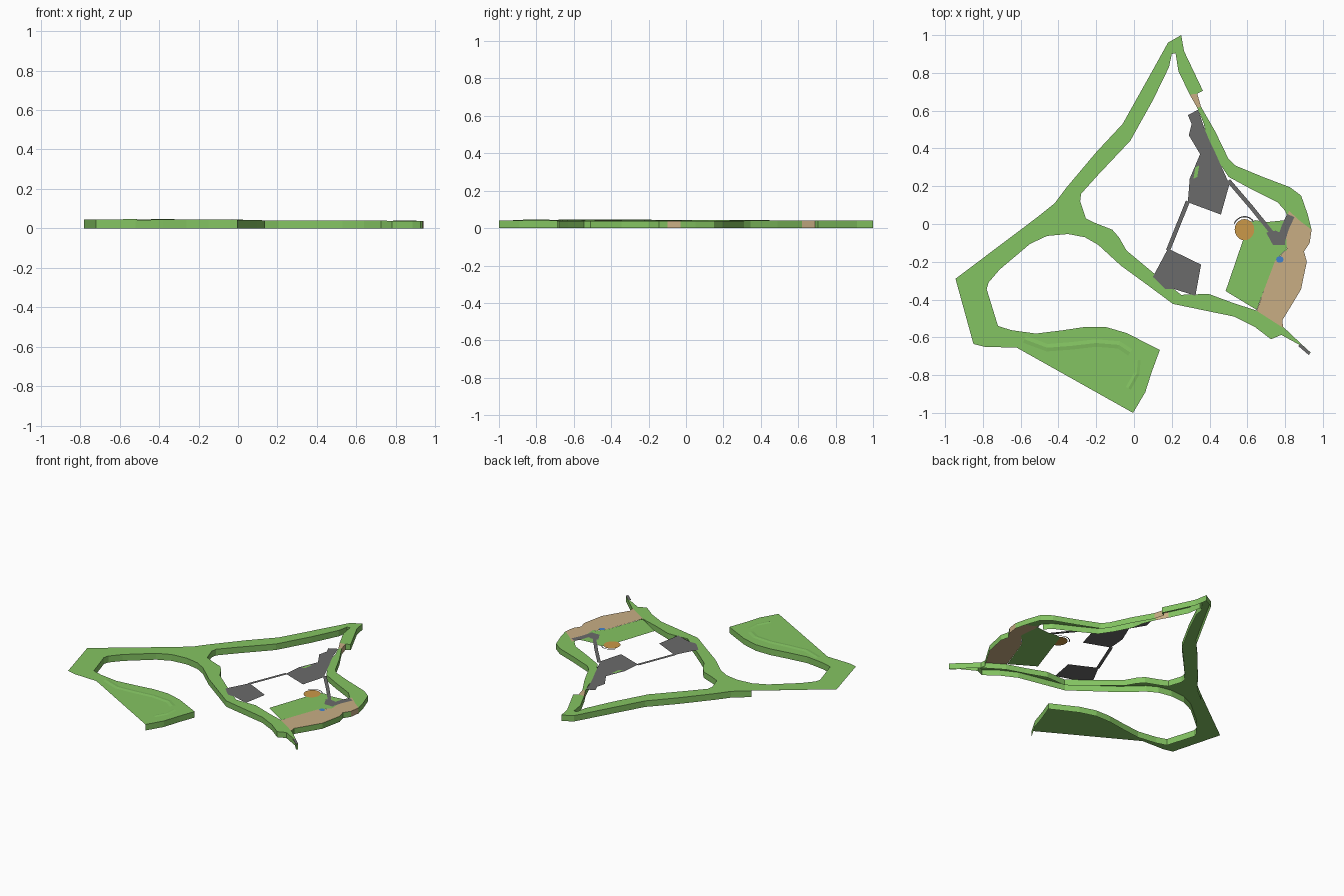
import bpy, math
from mathutils import Vector
from mathutils.geometry import tessellate_polygon

if "Cube" in bpy.data.objects:
    bpy.data.objects.remove(bpy.data.objects["Cube"])


def lin(c):
    c /= 255
    return c / 12.92 if c <= 0.04045 else ((c + 0.055) / 1.055) ** 2.4


def material(name, r, g, b):
    m = bpy.data.materials.new(name)
    m.diffuse_color = (lin(r), lin(g), lin(b), 1)
    m.use_nodes = True
    m.node_tree.nodes["Principled BSDF"].inputs["Base Color"].default_value = m.diffuse_color
    return m


GREEN = material("grass green", 132, 196, 98)
TAN = material("sand tan", 200, 174, 132)
GRAY = material("asphalt gray", 107, 107, 107)
ORANGE = material("clay orange", 203, 152, 72)
BLUE = material("water blue", 68, 130, 205)


def top_z(x):
    """Land surface height: sinks slightly towards +x."""
    return 0.0415 - 0.004 * x


def build(name, verts, faces, mats, ids=None):
    me = bpy.data.meshes.new(name)
    me.from_pydata(verts, [], faces)
    for m in mats:
        me.materials.append(m)
    if ids:
        me.polygons.foreach_set("material_index", ids)
    me.update()
    ob = bpy.data.objects.new(name, me)
    bpy.context.collection.objects.link(ob)
    return ob


def land(name, chains, mat, lift=0.0):
    """Sheet from counter-clockwise edge chains; each chain is (points, skirt material or None)."""
    mats, pts, walls = [mat, GREEN, TAN], [], []
    for chain, wall in chains:
        pts += chain
        walls += [wall] * len(chain)
    n = len(pts)
    verts = [Vector((x, y, top_z(x) + lift)) for x, y in pts]
    faces = []
    for t in tessellate_polygon([[Vector((x, y, 0)) for x, y in pts]]):
        a, b, c = (verts[i] for i in t)
        faces.append(tuple(t) if (b - a).cross(c - a).z > 0 else tuple(reversed(t)))
    ids = [0] * len(faces)
    verts += [Vector((x, y, 0)) for x, y in pts]
    for i, wall in enumerate(walls):
        if wall:
            j = (i + 1) % n
            faces.append((n + i, n + j, j, i))
            ids.append(mats.index(wall, 1))
    if not any(walls):
        verts = verts[:n]
    return build(name, verts, faces, mats, ids)


def patch(name, pts, mat, lift):
    return land(name, [(pts, None)], mat, lift)


def ribbon(name, pts, width, mat, lift, ridge=0.0):
    """Thin strip along a path, optionally raised along its middle."""
    verts, faces = [], []
    for i, (x, y) in enumerate(pts):
        a, b = pts[max(i - 1, 0)], pts[min(i + 1, len(pts) - 1)]
        d = Vector((b[0] - a[0], b[1] - a[1])).normalized() * width / 2
        z = top_z(x) + lift
        verts += [(x - d.y, y + d.x, z), (x, y, z + ridge), (x + d.y, y - d.x, z)]
        if i:
            k = 3 * i
            faces += [(k - 3, k - 2, k + 1, k), (k - 2, k - 1, k + 2, k + 1)]
    ob = build(name, verts, faces, [mat])
    ob.data.flip_normals()
    return ob


def disc(name, cx, cy, rx, ry, mat, lift, n=20):
    return patch(name, [(cx + rx * math.cos(2 * math.pi * i / n),
                         cy + ry * math.sin(2 * math.pi * i / n)) for i in range(n)], mat, lift)


# Main green band: edge chains run counter-clockwise from the north tip
tip_to_fork = [(.25, 1), (.18, .96), (.08, .78), (-.06, .53), (-.2, .38), (-.36, .19), (-.42, .11)]
west_cut = [(-.52, .03), (-.945, -.29), (-.85, -.635), (-.79, -.65), (-.62, -.655)]
peninsula = [(-.005, -1), (.06, -.89), (.095, -.78), (.137, -.667), (-.04, -.577), (-.15, -.545),
             (-.26, -.545), (-.38, -.563), (-.52, -.58), (-.65, -.562), (-.72, -.54)]
bay = [(-.78, -.345), (-.77, -.31), (-.71, -.24), (-.55, -.105), (-.46, -.063), (-.35, -.053),
       (-.26, -.07), (-.19, -.11), (-.07, -.22)]
south_shore = [(.085, -.333), (.206, -.423), (.36, -.455), (.53, -.49), (.64, -.545), (.725, -.61),
               (.78, -.587), (.885, -.645), (.925, -.69), (.935, -.68), (.88, -.63), (.79, -.545)]
south_inner = [(.655, -.46), (.53, -.42), (.395, -.37), (.25, -.375), (.11, -.265), (-.04, -.14),
               (-.08, -.07), (-.115, -.03), (-.205, .005), (-.255, .03)]
west_inner = [(-.285, .12), (-.28, .16), (-.19, .26), (-.02, .44), (.1, .655), (.185, .83), (.2, .9)]
tip_inner = [(.22, .905), (.235, .81), (.295, .685)]
tip_outer = [(.335, .69), (.365, .705), (.265, .915)]
land("green_band", [(tip_to_fork, GREEN), (west_cut, None), (peninsula, GREEN), (bay, GREEN),
                    (south_shore, GREEN), (south_inner, GREEN), (west_inner, GREEN),
                    (tip_inner[:-1], GREEN), (tip_inner[-1:], None), (tip_outer, GREEN)], GREEN)

# Sandy neck and the narrow green strip on the north-east side
land("sand_neck", [([(.295, .685)], TAN), ([(.335, .615)], None), ([(.355, .62)], TAN),
                   ([(.335, .69)], None)], TAN)
land("north_east_strip", [
    ([(.335, .615), (.37, .53), (.385, .45), (.44, .34), (.5, .25), (.62, .185), (.76, .115)], GREEN),
    ([(.8, .07), (.82, .02)], None),
    ([(.94, -.03), (.92, .05), (.885, .15), (.825, .195), (.68, .25), (.535, .31), (.5, .345),
      (.43, .49)], GREEN),
    ([(.355, .62)], None)], GREEN)

# Beach on the east side
land("beach", [
    ([(.8, 0), (.81, -.13), (.745, -.2), (.69, -.345), (.65, -.46)], None),
    ([(.79, -.55), (.785, -.51), (.84, -.42), (.885, -.345), (.9, -.27), (.915, -.2),
      (.9, -.145)], GREEN),
    ([(.93, -.1)], TAN),
    ([(.94, -.03), (.88, .015), (.82, .07)], None)], TAN, 0.0006)

# Lawn inside the loop
patch("lawn", [(.485, -.355), (.65, -.455), (.69, -.345), (.745, -.2), (.815, -.12), (.8, .02),
               (.7, .01), (.645, .02), (.61, .01)], GREEN, 0)

# Paved lots
patch("south_lot", [(.1, -.28), (.165, -.345), (.215, -.345), (.325, -.38), (.355, -.215),
                    (.18, -.13)], GRAY, .0012)
patch("north_lot", [(.285, .115), (.46, .05), (.505, .21), (.42, .4), (.4, .44), (.375, .5),
                    (.34, .605), (.285, .577), (.305, .53), (.29, .47), (.35, .37),
                    (.295, .24)], GRAY, .0012)
patch("lot_planter", [(.315, .24), (.335, .25), (.345, .31), (.325, .3)], GREEN, .002)

# Roads joining the lots
ribbon("link_road", [(.18, -.14), (.285, .12)], .022, GRAY, .0012)
ribbon("east_road", [(.5, .23), (.62, .09), (.745, -.065)], .022, GRAY, .0012)
ribbon("beach_road", [(.775, -.1), (.8, -.02), (.83, .045)], .042, GRAY, .0014)
patch("road_junction", [(.7, -.045), (.735, -.11), (.8, -.11), (.795, -.055), (.75, -.035)],
      GRAY, .0013)
ribbon("south_tail_road", [(.875, -.64), (.93, -.687)], .016, GRAY, .001)

# Clay court with its kerb arc, and the pond
disc("clay_court", .585, -.03, .052, .056, ORANGE, .0012)
ribbon("court_kerb", [(.585 + .06 * math.cos(math.radians(a)), -.025 + .064 * math.sin(math.radians(a)))
                      for a in range(35, 156, 15)], .006, GRAY, .0012)
disc("pond", .772, -.188, .02, .018, BLUE, .0016, 10)
for i, (x, y) in enumerate([(.735, -.14), (.765, -.15), (.8, -.135)]):
    disc("shrub_patch_%d" % i, x, y, .011, .009, GREEN, .002, 6)

# Low ridges on the southern land
ribbon("south_ridge", [(-.58, -.61), (-.46, -.655), (-.33, -.645), (-.2, -.63), (-.08, -.64),
                       (-.02, -.68)], .04, GREEN, .0003, .003)
ribbon("south_east_ridge", [(.02, -.72), (.015, -.79), (-.03, -.87)], .03, GREEN, .0003, .003)
